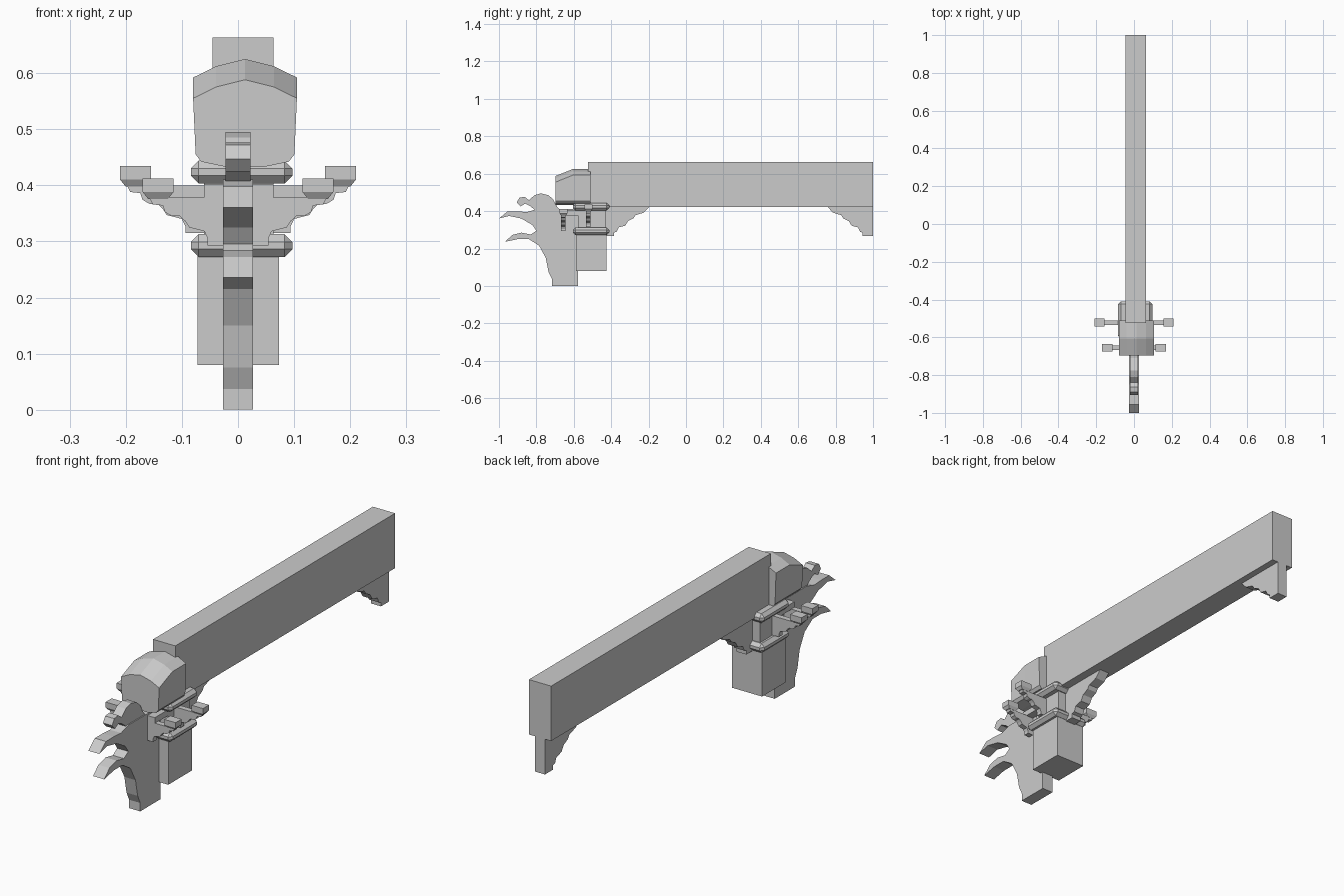
import bpy, bmesh

cube = bpy.data.objects.get("Cube")
if cube:
    bpy.data.objects.remove(cube, do_unlink=True)

grey = bpy.data.materials.new("weathered_grey")
grey.use_nodes = True
grey.diffuse_color = (0.6, 0.6, 0.6, 1)
grey.node_tree.nodes["Principled BSDF"].inputs["Base Color"].default_value = (0.6, 0.6, 0.6, 1)


def loft(name, rings):
    """Join equal-length rings of points and cap both ends."""
    bm = bmesh.new()
    rows = [[bm.verts.new(p) for p in ring] for ring in rings]
    n = len(rows[0])
    for a, b in zip(rows, rows[1:]):
        for i in range(n):
            j = (i + 1) % n
            bm.faces.new((a[i], a[j], b[j], b[i]))
    bm.faces.new(rows[0][::-1])
    bm.faces.new(rows[-1])
    bmesh.ops.recalc_face_normals(bm, faces=bm.faces)
    mesh = bpy.data.meshes.new(name)
    bm.to_mesh(mesh)
    bm.free()
    mesh.materials.append(grey)
    obj = bpy.data.objects.new(name, mesh)
    bpy.context.collection.objects.link(obj)
    return obj


def box(name, x, y, z, bevel=0):
    corners = [(x[0], y[0]), (x[1], y[0]), (x[1], y[1]), (x[0], y[1])]
    obj = loft(name, [[(a, b, h) for a, b in corners] for h in z])
    if bevel:
        mod = obj.modifiers.new("chamfer", 'BEVEL')
        mod.width = bevel
        mod.segments = 1
    return obj


def side_plate(name, profile, x, half):
    """Board cut from a (y, z) outline."""
    return loft(name, [[(x + s * half, y, z) for y, z in profile] for s in (-1, 1)])


# Long beam and the chamfered drum at its front end
box("beam", (-0.045, 0.063), (-0.525, 1.0), (0.422, 0.663))
half_top = [(0.0925, 0.592), (0.052, 0.612), (0, 0.625)]
half_base = [(0.088, 0.455), (0.078, 0.442), (0.035, 0.433)]
right_half = half_base[::-1] + half_top
outline = right_half + [(-x, z) for x, z in right_half[-2::-1]]
rings = []
for y, drop in ((-0.697, 0.037), (-0.605, 0), (-0.51, 0)):
    rings.append([(0.0125 + x, y, z - drop if z > 0.5 else z) for x, z in outline])
loft("drum_head", rings)

# Post with moulded collars
box("post", (-0.072, 0.073), (-0.588, -0.425), (0.08, 0.28))
box("post_neck", (-0.061, 0.063), (-0.577, -0.428), (0.29, 0.425))
for name, base in (("lower_collar", 0.272), ("upper_collar", 0.403)):
    box(name, (-0.084, 0.097), (-0.605, -0.41), (base, base + 0.041), 0.014)

# Carved front board with two horns
nose = [(-0.577, 0), (-0.577, 0.41), (-0.80, 0.41), (-0.85, 0.395), (-0.90, 0.398),
        (-0.955, 0.398), (-1.0, 0.36), (-0.945, 0.374), (-0.88, 0.36), (-0.82, 0.325),
        (-0.80, 0.295), (-0.83, 0.275), (-0.88, 0.285), (-0.93, 0.272), (-0.967, 0.236),
        (-0.90, 0.25), (-0.84, 0.25), (-0.785, 0.215), (-0.75, 0.15), (-0.735, 0.075),
        (-0.717, 0.037), (-0.717, 0)]
side_plate("horned_front_board", nose, 0, 0.027)
curl = [(-0.67, 0.40), (-0.69, 0.425), (-0.71, 0.462), (-0.735, 0.485), (-0.775, 0.495),
        (-0.81, 0.485), (-0.84, 0.458), (-0.862, 0.476), (-0.89, 0.472), (-0.905, 0.447),
        (-0.885, 0.425), (-0.86, 0.44), (-0.835, 0.428), (-0.80, 0.40)]
side_plate("front_curl", curl, 0, 0.022)

# Scalloped brackets under the beam: outline as (reach from tip, height)
steps = [(0, 0.425), (0.03, 0.392), (0.075, 0.378), (0.085, 0.362), (0.115, 0.347),
         (0.13, 0.322), (0.165, 0.313), (0.175, 0.29), (0.19, 0.285), (0.19, 0.267)]
for name, tip, end, x in (("middle_bracket", -0.195, -0.55, 0), ("end_bracket", 0.755, 1.0, 0.009)):
    sign = 1 if end > tip else -1
    scallop = [(tip + sign * d, z) for d, z in steps]
    if sign < 0:
        scallop += [(-0.43, 0.267), (-0.43, 0.31)]
    else:
        scallop.append((end, 0.267))
    side_plate(name, scallop + [(end, 0.425)], x, 0.024)

# Cross arms with a small bearing block on each end
arm = [(0.158, 0.378), (0.152, 0.366), (0.134, 0.364), (0.13, 0.352), (0.118, 0.345),
       (0.104, 0.345), (0.094, 0.336), (0.087, 0.325), (0.06, 0.318), (0.054, 0.305), (0.054, 0.293)]
for name, y, out, up in (("front_arm", -0.655, 0, 0), ("rear_arm", -0.522, 0.04, 0.022)):
    half = [(x + out, z + up) for x, z in arm]
    full = half + [(-x, z) for x, z in half[::-1]]
    loft(name, [[(x, y + d, z) for x, z in full] for d in (-0.012, 0.012)])
    for side, label in ((1, "left"), (-1, "right")):
        centre = side * (0.1425 + out)
        levels = ((0.018, 0.013, 0.376), (0.0275, 0.021, 0.388), (0.0275, 0.021, 0.412))
        loft(f"{name}_{label}_block",
             [[(centre + a * w, y + b * d, z + up)
               for a, b in ((-1, -1), (1, -1), (1, 1), (-1, 1))] for w, d, z in levels])

# Tie joining the front arm to the neck
box("arm_tie", (-0.061, 0.063), (-0.667, -0.57), (0.376, 0.402))
